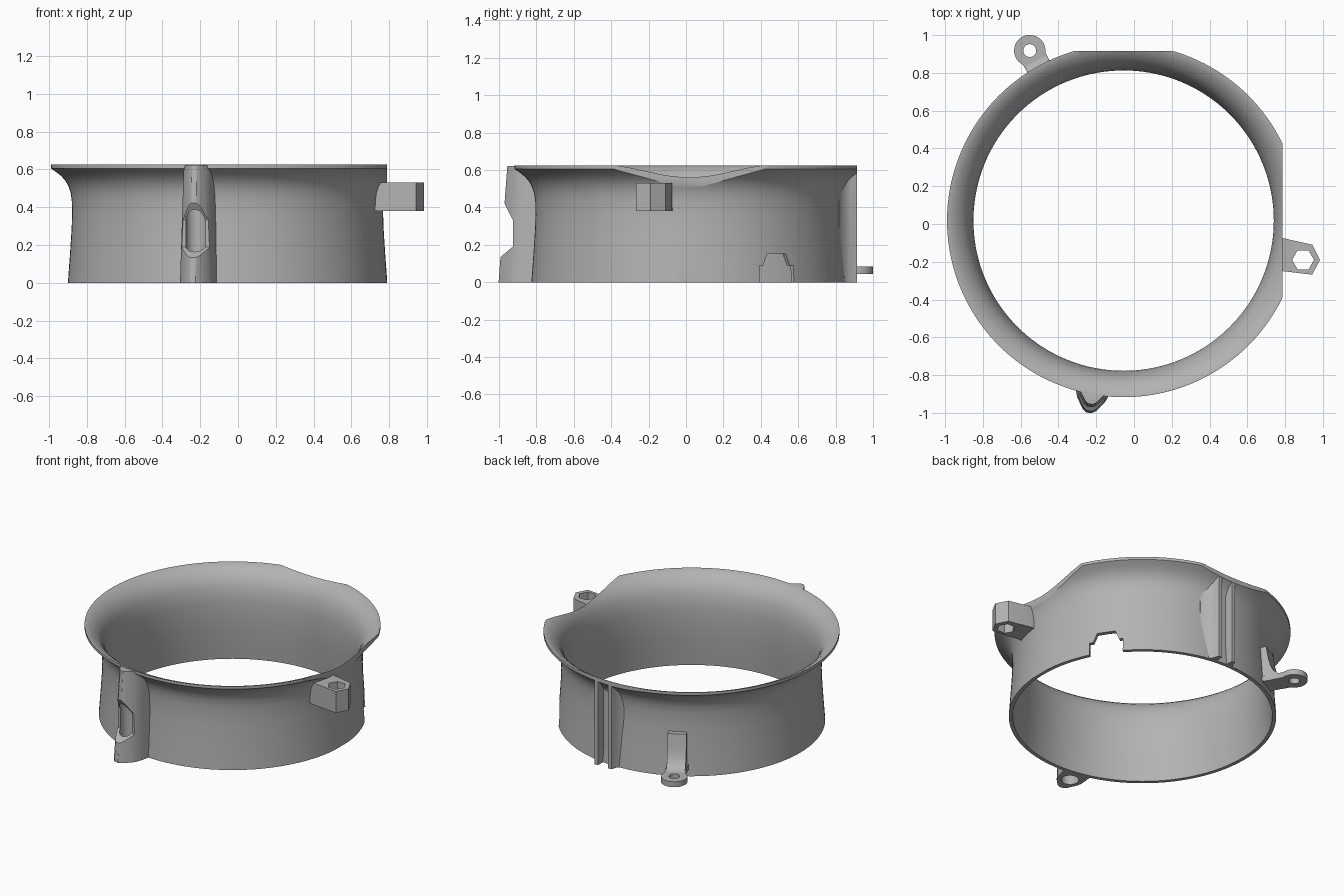
import bpy, bmesh
from math import radians, cos, sin, atan2, degrees
from mathutils import Matrix, Vector

if "Cube" in bpy.data.objects:
    bpy.data.objects.remove(bpy.data.objects["Cube"])

CENTRE = Vector((-0.055, 0.018, 0))
grey = bpy.data.materials.new("plain grey")
grey.use_nodes = True
grey.diffuse_color = (0.45, 0.45, 0.45, 1)
grey.node_tree.nodes["Principled BSDF"].inputs["Base Color"].default_value = (0.45, 0.45, 0.45, 1)


def finish(name, bm):
    bmesh.ops.recalc_face_normals(bm, faces=bm.faces)
    mesh = bpy.data.meshes.new(name)
    bm.to_mesh(mesh)
    bm.free()
    mesh.materials.append(grey)
    ob = bpy.data.objects.new(name, mesh)
    bpy.context.collection.objects.link(ob)
    return ob


def prism(name, pts, low, high, frame=Matrix(), taper=None):
    """Extrude a 2D outline from low to high, then place it with frame."""
    bm = bmesh.new()
    rings = []
    for h in (low, high):
        shape = [taper(p) for p in pts] if taper and h == high else pts
        rings.append([bm.verts.new(frame @ Vector((x, y, h))) for x, y in shape])
    bm.faces.new(rings[0][::-1])
    bm.faces.new(rings[1])
    n = len(pts)
    for i in range(n):
        j = (i + 1) % n
        bm.faces.new((rings[0][i], rings[0][j], rings[1][j], rings[1][i]))
    return finish(name, bm)


def revolve(name, profile, steps=144):
    """Spin a closed (radius, height) outline round the ring's axis."""
    bm = bmesh.new()
    rings = []
    for k in range(steps):
        a = radians(360 * k / steps)
        rings.append([bm.verts.new(CENTRE + Vector((r * cos(a), r * sin(a), z))) for r, z in profile])
    n = len(profile)
    for k in range(steps):
        a, b = rings[k], rings[(k + 1) % steps]
        for i in range(n):
            j = (i + 1) % n
            bm.faces.new((a[i], b[i], b[j], a[j]))
    return finish(name, bm)


def cut(target, *cutters, keep=False):
    for c in cutters:
        mod = target.modifiers.new("cut", 'BOOLEAN')
        mod.operation, mod.solver, mod.object = 'DIFFERENCE', 'EXACT', c
        bpy.context.view_layer.objects.active = target
        bpy.ops.object.modifier_apply(modifier=mod.name)
        if not keep:
            bpy.data.objects.remove(c)


def radial(angle):
    return Matrix.Translation(CENTRE) @ Matrix.Rotation(radians(angle), 4, 'Z')


def disc(r, cx=0, cy=0, n=32, start=0, sweep=360):
    count = n if sweep == 360 else n + 1
    return [(cx + r * cos(radians(start + sweep * i / n)),
             cy + r * sin(radians(start + sweep * i / n))) for i in range(count)]


def box(name, x0, x1, y0, y1, z0, z1):
    return prism(name, [(x0, y0), (x1, y0), (x1, y1), (x0, y1)], z0, z1)


SIDE = Matrix.Rotation(radians(90), 4, 'X')                             # outline in radius and height
FACING = Matrix(((0, 0, 1), (1, 0, 0), (0, 1, 0))).to_4x4()             # outline in width and height

# Flared ring
inner = [(0.82, 0), (0.81, 0.1), (0.8, 0.2), (0.795, 0.3), (0.795, 0.4), (0.801, 0.45), (0.812, 0.5),
         (0.826, 0.535), (0.844, 0.564), (0.866, 0.588), (0.895, 0.61), (0.928, 0.625)]
outer = [(0.935, 0.625), (0.935, 0.606), (0.905, 0.585), (0.88, 0.565), (0.858, 0.54), (0.841, 0.51),
         (0.83, 0.475), (0.824, 0.43), (0.823, 0.36), (0.825, 0.29), (0.834, 0.15), (0.845, 0)]
ring = revolve("flared_ring", inner + outer)

# Flats on the rim and the stepped opening in the lower edge
opening = [(-0.11, -0.1), (0.11, -0.1), (0.11, 0.09), (0.085, 0.09), (0.06, 0.152),
           (-0.06, 0.152), (-0.085, 0.09), (-0.11, 0.09)]
cut(ring,
    box("side_flat_cutter", 0.787, 1.2, -0.8, 0.8, -0.1, 0.8),
    box("back_flat_cutter", -0.8, 0.8, 0.915, 1.2, -0.1, 0.8),
    prism("opening_cutter", opening, 0.6, 1.0, radial(34) @ FACING))

# Solid of the ring's bore, used to trim whatever is attached outside
lining = [(r + 0.005, z) for r, z in inner]
core = revolve("bore_cutter", [(0.3, -0.1), (0.825, -0.1)] + lining + [(0.933, 0.8), (0.3, 0.8)])
core.hide_render = True

# Front post with a bore and a notch
half = [(0.095, 0.78), (0.092, 0.89), (0.086, 0.935), (0.074, 0.965), (0.055, 0.992), (0.035, 1.02), (0.015, 1.034)]
outline = [(u, -v) for v, u in half] + [(u, v) for v, u in reversed(half)]
at_post = radial(259.7)
post = prism("front_post", outline, 0, 0.622, at_post,
             taper=lambda p: (0.82 + (p[0] - 0.82) * 0.78, p[1] * 0.82))
notch = [(1.1, 0.085), (1.036, 0.125), (0.945, 0.19), (0.945, 0.33), (1.0, 0.42), (1.1, 0.58)]
cut(post,
    prism("post_notch_cutter", notch, -0.2, 0.2, at_post @ SIDE),
    prism("post_bore_cutter", disc(0.056, 0.925), -0.1, 0.405, at_post))

# Side lug with a hexagonal hole
lug = prism("side_lug", [(0.7, -0.07), (0.79, -0.075), (0.945, -0.11), (0.985, -0.19),
                         (0.943, -0.268), (0.79, -0.25), (0.7, -0.24)], 0.38, 0.53)
cut(lug, prism("hex_cutter", disc(0.058, 0.895, -0.19, 6), 0.3, 0.6))

# Back tab with a round hole and the curved strap above it
tab_spot = Vector((-0.552, 0.918, 0)) - CENTRE
reach = tab_spot.length
at_tab = radial(degrees(atan2(tab_spot.y, tab_spot.x)))
tab = prism("back_tab", [(0.79, -0.075), (0.88, -0.065)] + disc(0.083, reach, 0, 28, -125, 250)
            + [(0.88, 0.065), (0.79, 0.075)], 0.045, 0.083, at_tab)
cut(tab, prism("tab_hole_cutter", disc(0.034, reach), -0.1, 0.2, at_tab))
strap = prism("tab_strap", [(0.79, 0.05), (0.965, 0.05), (0.965, 0.083), (0.935, 0.092), (0.91, 0.115),
                            (0.89, 0.155), (0.875, 0.21), (0.86, 0.3), (0.79, 0.3)],
              -0.06, 0.06, at_tab @ SIDE)

# Back rail: two upright ribs with a slot between them
rib_half = [(0.14, 0.78), (0.14, 0.82), (0.1, 0.845), (0.078, 0.875), (0.066, 0.914), (0.04, 0.914), (0.04, 0.852)]
rail = prism("back_rail", rib_half + [(-x, y) for x, y in reversed(rib_half)], 0, 0.59)

for part in (post, lug, tab, strap, rail):
    cut(part, core, keep=True)
bpy.data.objects.remove(core)

# Smooth shading with crisp edges
bpy.ops.object.select_all(action='DESELECT')
for part in (ring, post, lug, tab, strap, rail):
    part.select_set(True)
bpy.context.view_layer.objects.active = ring
bpy.ops.object.shade_smooth_by_angle(angle=radians(30))
